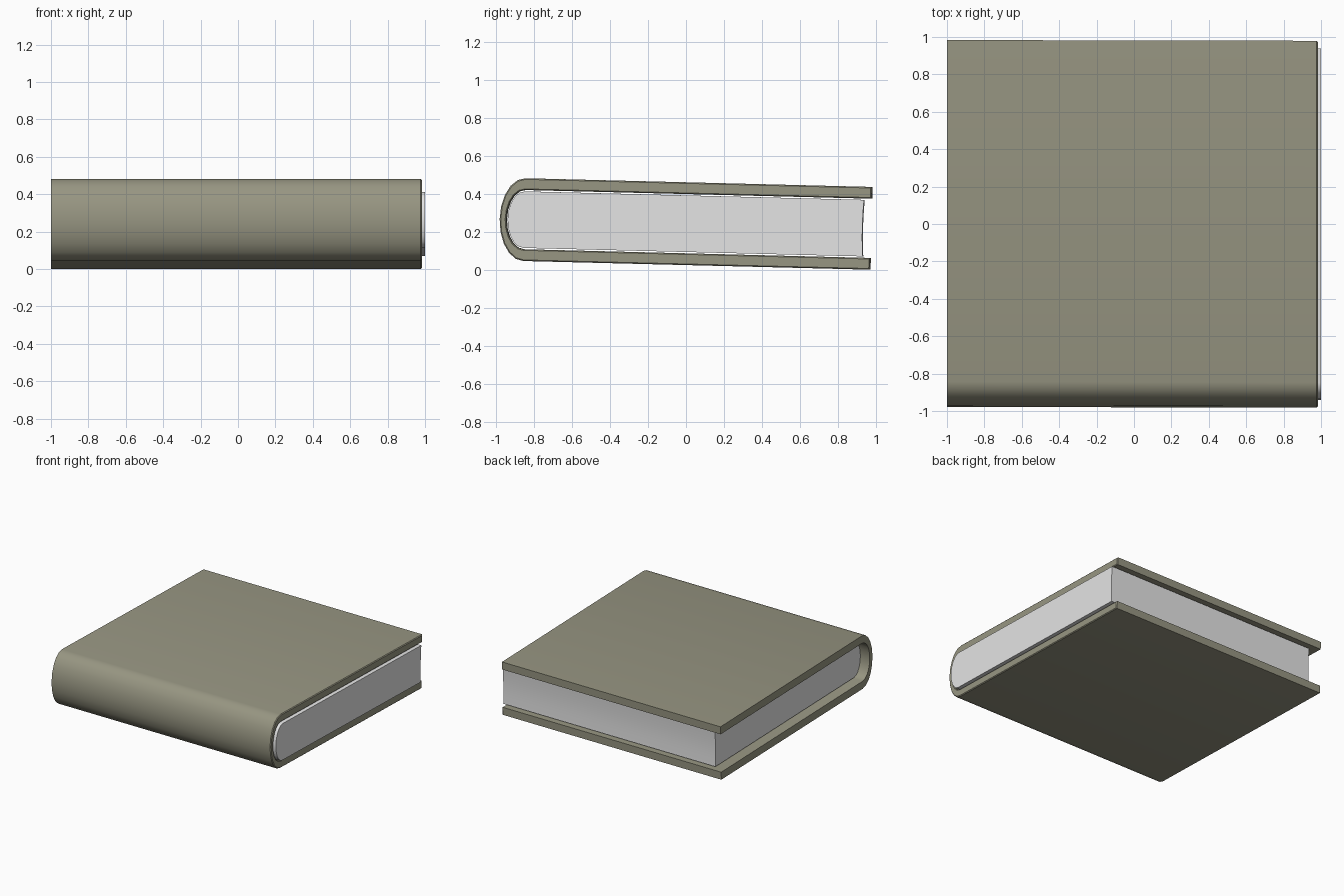
import bpy, bmesh, math

if "Cube" in bpy.data.objects:
    bpy.data.objects.remove(bpy.data.objects["Cube"])

TILT = 0.025     # the book leans down slightly towards the fore edge
SKEW = -0.002    # tiny turn seen from above
START = -0.85    # y where the flat boards meet the rounded spine


def material(name, rgb):
    m = bpy.data.materials.new(name)
    m.diffuse_color = (*rgb, 1)
    m.use_nodes = True
    m.node_tree.nodes["Principled BSDF"].inputs["Base Color"].default_value = m.diffuse_color
    return m


def spine_arc(half, depth, n=10):
    """Half ellipse from the top board round to the bottom board."""
    pts = []
    for i in range(n + 1):
        a = math.pi * i / n
        pts.append((START - depth * math.sin(a), half * math.cos(a)))
    return pts


def place(x, y, z):
    return (x, y + TILT * z + SKEW * x, 0.2427 + z - TILT * y)


def extrude_profile(name, profile, x0, x1, mat, bevel=0.0):
    bm = bmesh.new()
    low = [bm.verts.new(place(x0, y, z)) for y, z in profile]
    face = bm.faces.new(low)
    ext = bmesh.ops.extrude_face_region(bm, geom=[face], use_keep_orig=True)
    top = [v for v in ext["geom"] if isinstance(v, bmesh.types.BMVert)]
    for v in top:
        v.co.x += x1 - x0
        v.co.y += SKEW * (x1 - x0)
    bmesh.ops.recalc_face_normals(bm, faces=bm.faces)
    if bevel:
        rim = [e for e in bm.edges if all(v.co.x > x1 - 1e-4 for v in e.verts)]
        bmesh.ops.bevel(bm, geom=rim, offset=bevel, segments=1, affect='EDGES')
    me = bpy.data.meshes.new(name)
    bm.to_mesh(me)
    bm.free()
    ob = bpy.data.objects.new(name, me)
    bpy.context.collection.objects.link(ob)
    me.materials.append(mat)
    bpy.ops.object.select_all(action='DESELECT')
    ob.select_set(True)
    bpy.context.view_layer.objects.active = ob
    bpy.ops.object.shade_smooth_by_angle(angle=math.radians(29))
    return ob


olive = material("olive grey cover", (0.31, 0.303, 0.223))
paper = material("white paper", (0.78, 0.78, 0.78))

# cover: one U-shaped shell wrapped round the spine
END = 0.976
outer = [(END, 0.218)] + spine_arc(0.218, 0.13) + [(END, -0.218)]
inner = [(END, 0.156)] + spine_arc(0.156, 0.095) + [(END, -0.156)]
extrude_profile("cover", outer + inner[::-1], -1.0, 0.983, olive, 0.006)

# page block: rounded at the spine, slightly hollow at the fore edge
hollow = [(0.936 - 0.005 * math.sin(math.pi * i / 6), -0.149 + 0.298 * i / 6)
          for i in range(7)]
extrude_profile("page_block", spine_arc(0.149, 0.088) + hollow, -0.92, 1.0, paper)
